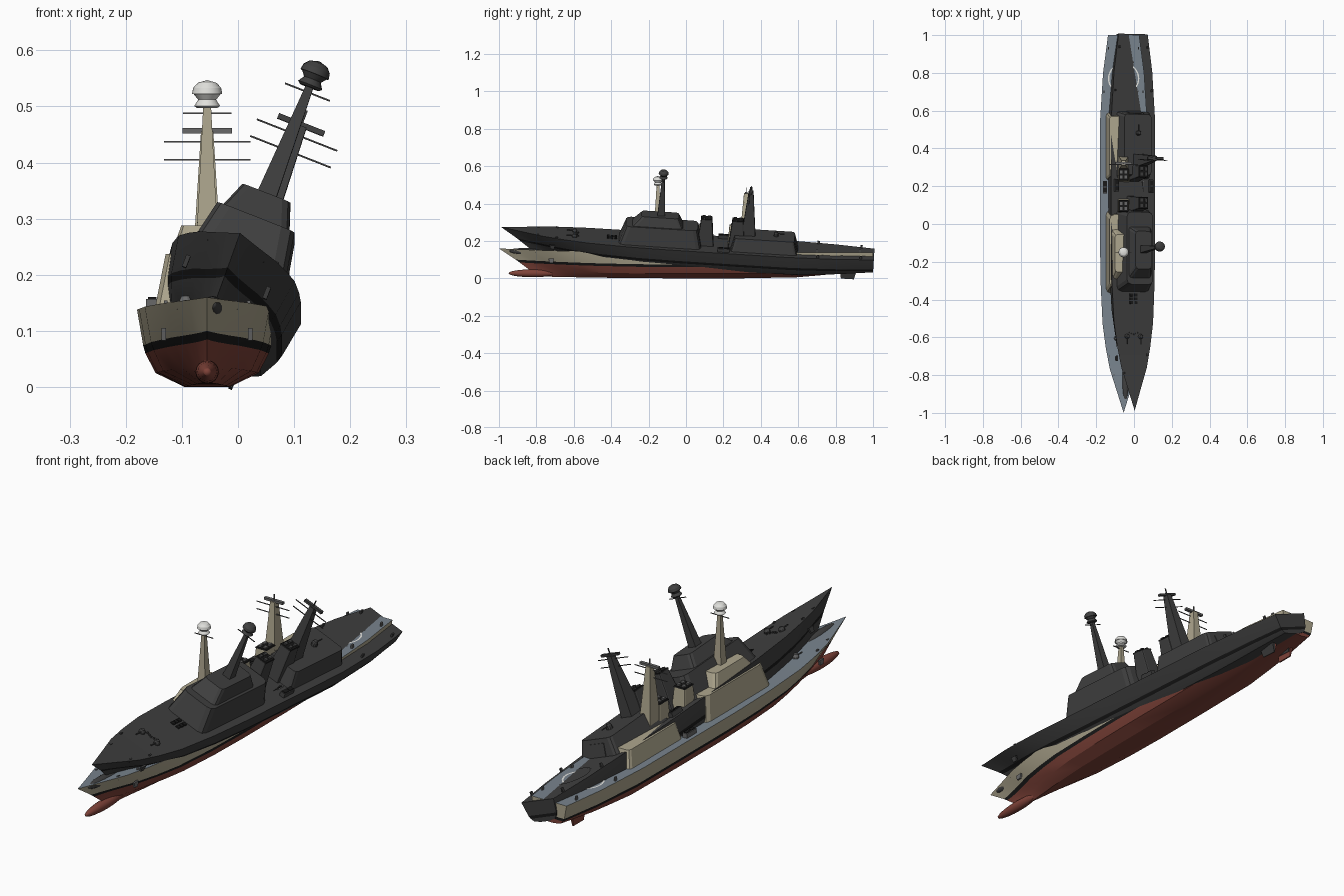
import bpy, bmesh, math
from mathutils import Matrix, Vector

if "Cube" in bpy.data.objects:
    bpy.data.objects.remove(bpy.data.objects["Cube"], do_unlink=True)


def material(name, r, g, b):
    m = bpy.data.materials.new(name)
    m.use_nodes = True
    m.diffuse_color = (r, g, b, 1)
    m.node_tree.nodes["Principled BSDF"].inputs["Base Color"].default_value = (r, g, b, 1)
    return m


TAN = material("warm tan paint", 0.42, 0.38, 0.27)
RED = material("red bottom paint", 0.21, 0.055, 0.04)
BLACK = material("black paint", 0.01, 0.01, 0.01)
SLATE = material("slate deck", 0.19, 0.23, 0.27)
WHITE = material("white paint", 0.75, 0.75, 0.72)
GREY = material("mid grey metal", 0.14, 0.14, 0.14)
DARK = material("dark grey", 0.05, 0.05, 0.05)


def interp(table, u):
    for (a, va), (b, vb) in zip(table, table[1:]):
        if u <= b:
            return va + (vb - va) * (u - a) / (b - a)
    return table[-1][1]


# Hull half width along its length, as a share of the greatest beam
PLAN = [(0, 0), (0.05, 0.25), (0.115, 0.58), (0.17, 0.75), (0.235, 0.89),
        (0.34, 0.97), (0.45, 1), (0.77, 1), (0.9, 0.87), (1, 0.66)]
STATIONS = [0, 0.025, 0.05, 0.085, 0.115, 0.17, 0.235, 0.34, 0.45, 0.6, 0.77, 0.84, 0.9, 1]
# stem y, half width, z amidships, rise at bow, rise at stern
LEVELS = [(-1, 0.125, 0.138, 0.022, 0),
          (-0.91, 0.114, 0.074, 0.026, 0.006),
          (-0.89, 0.110, 0.060, 0.025, 0.008),
          (-0.83, 0.092, 0.025, 0.015, 0.03),
          (-0.78, 0.040, 0, 0.01, 0.05)]


class Ship:
    def __init__(self, prefix, matrix, dark):
        self.prefix, self.matrix, self.dark = prefix, matrix, dark

    def paint(self, mat):
        return DARK if self.dark and mat is not BLACK else mat

    def add(self, name, bm, mats, smooth=False):
        bmesh.ops.recalc_face_normals(bm, faces=bm.faces)
        me = bpy.data.meshes.new(name)
        bm.to_mesh(me)
        bm.free()
        ob = bpy.data.objects.new(self.prefix + "_" + name, me)
        bpy.context.collection.objects.link(ob)
        for m in mats:
            me.materials.append(self.paint(m))
        ob.matrix_world = self.matrix
        if smooth:
            bpy.ops.object.select_all(action='DESELECT')
            ob.select_set(True)
            bpy.context.view_layer.objects.active = ob
            bpy.ops.object.shade_smooth_by_angle(angle=math.radians(25))
        return ob

    # Tapered block: lower and upper (half width, y start, y end)
    def block(self, name, low, high, z0, z1, mat, x=0, chamfer=0):
        bm = bmesh.new()
        rings = []
        for (w, a, b), z in ((low, z0), (high, z1)):
            rings.append([bm.verts.new((x + sx * w, y, z))
                          for sx, y in ((-1, a), (1, a), (1, b), (-1, b))])
        lo, hi = rings
        bm.faces.new(lo)
        bm.faces.new(hi)
        for i in range(4):
            j = (i + 1) % 4
            bm.faces.new((lo[i], lo[j], hi[j], hi[i]))
        if chamfer:
            uprights = [e for e in bm.edges if abs(e.verts[0].co.z - e.verts[1].co.z) > 1e-4]
            bmesh.ops.bevel(bm, geom=uprights, offset=chamfer, segments=2,
                            profile=0.5, affect='EDGES')
        return self.add(name, bm, [mat])

    def box(self, name, x, y, z, sx, sy, sz, mat):
        side = (sx / 2, y - sy / 2, y + sy / 2)
        return self.block(name, side, side, z - sz / 2, z + sz / 2, mat, x)

    # Turned part from a (radius, z) profile
    def turned(self, name, profile, x, y, mat, sides=16):
        bm = bmesh.new()
        vs = [bm.verts.new((x + r, y, z)) for r, z in profile]
        es = [bm.edges.new(p) for p in zip(vs, vs[1:])]
        bmesh.ops.spin(bm, geom=vs + es, cent=(x, y, 0), axis=(0, 0, 1),
                       angle=math.tau, steps=sides)
        bmesh.ops.remove_doubles(bm, verts=bm.verts, dist=1e-5)
        return self.add(name, bm, [mat], True)

    def hull(self):
        bm = bmesh.new()
        rings = []
        for u in STATIONS:
            half = []
            for i, (stem, w, z, bow, stern) in enumerate(LEVELS):
                width = w * interp(PLAN, u) ** (1 + 0.12 * i)
                rise = bow * max(0, 1 - u / 0.45) ** 2 + stern * max(0, (u - 0.7) / 0.3) ** 1.5
                half.append(Vector((width, stem + (1 - stem) * u, z + rise)))
            mirror = [Vector((-p.x, p.y, p.z)) for p in reversed(half)]
            rings.append([bm.verts.new(p) for p in half + mirror])
        colour = [0, 1, 2, 2, 2, 2, 2, 1, 0, 3]
        for a, b in zip(rings, rings[1:]):
            for i in range(10):
                j = (i + 1) % 10
                bm.faces.new((a[i], a[j], b[j], b[i])).material_index = colour[i]
        end = rings[-1]
        for k in range(4):
            bm.faces.new((end[k], end[k + 1], end[8 - k], end[9 - k])).material_index = colour[k]
        bmesh.ops.remove_doubles(bm, verts=bm.verts, dist=1e-5)
        self.add("hull", bm, [TAN, BLACK, RED, SLATE], True)
        # Bow bulb
        bm = bmesh.new()
        shape = Matrix.Translation((0, -0.82, 0.027)) @ Matrix.Diagonal((0.021, 0.13, 0.021, 1))
        bmesh.ops.create_uvsphere(bm, u_segments=16, v_segments=10, radius=1,
                                  matrix=shape @ Matrix.Rotation(math.pi / 2, 4, 'X'))
        self.add("bow_bulb", bm, [RED], True)

    def build(self):
        self.hull()
        # Forward superstructure
        self.block("forward_deckhouse", (0.095, -0.37, 0.075), (0.074, -0.335, 0.05),
                   0.13, 0.237, TAN, chamfer=0.025)
        self.block("bridge", (0.064, -0.3, -0.03), (0.046, -0.255, -0.055),
                   0.237, 0.288, TAN, chamfer=0.015)
        # Forward mast with radar dome
        self.block("forward_mast", (0.018, -0.17, -0.13), (0.007, -0.157, -0.143),
                   0.285, 0.5, TAN)
        self.turned("radar_dome", [(0, 0.497), (0.018, 0.497), (0.023, 0.501), (0.016, 0.512),
                                   (0.024, 0.522), (0.027, 0.522), (0.025, 0.533),
                                   (0.017, 0.542), (0, 0.547)], 0, -0.15, WHITE)
        self.box("forward_yard", 0, -0.15, 0.488, 0.086, 0.003, 0.003, GREY)
        # Hangar with door and roof turret
        self.block("hangar", (0.095, 0.23, 0.59), (0.076, 0.25, 0.57), 0.13, 0.208, TAN,
                   chamfer=0.015)
        self.block("hangar_door", (0.04, 0.58, 0.591), (0.04, 0.56, 0.577), 0.14, 0.19, GREY)
        self.turned("roof_turret", [(0.013, 0.205), (0.013, 0.22), (0.009, 0.23), (0, 0.234)],
                    0, 0.47, GREY, 10)
        self.box("turret_barrel", 0, 0.495, 0.222, 0.004, 0.04, 0.004, GREY)
        # Aft mast
        self.block("aft_mast", (0.027, 0.285, 0.36), (0.011, 0.31, 0.335), 0.2, 0.455, TAN)
        self.box("aft_radar_plate", 0, 0.322, 0.457, 0.088, 0.014, 0.01, GREY)
        self.box("aft_mast_pole", 0, 0.322, 0.472, 0.004, 0.004, 0.025, GREY)
        for z in (0.405, 0.437):
            self.box("aft_yard", 0, 0.315, z, 0.154, 0.003, 0.003, GREY)
        # Funnels with paired vents
        for y in (0.095, 0.262):
            self.block("funnel", (0.036, y - 0.045, y + 0.045), (0.026, y - 0.03, y + 0.03),
                       0.13, 0.283, TAN, chamfer=0.006)
            self.block("funnel_cap", (0.027, y - 0.031, y + 0.031), (0.025, y - 0.029, y + 0.029),
                       0.283, 0.288, BLACK)
            for dy in (-0.014, 0.014):
                for x in (-0.012, 0.012):
                    self.box("funnel_vent", x, y + dy, 0.291, 0.013, 0.016, 0.006, GREY)
        # Mirrored deck and hull fittings
        for s in (-1, 1):
            self.box("deck_launcher", s * 0.098, 0.195, 0.147, 0.022, 0.066, 0.02, GREY)
            for dy in (-0.016, 0.016):
                self.box("launcher_hatch", s * 0.098, 0.195 + dy, 0.158, 0.015, 0.026, 0.004, BLACK)
            self.turned("deck_winch", [(0.013, 0.136), (0.013, 0.152), (0.008, 0.162), (0, 0.164)],
                        s * 0.038, -0.605, GREY, 10)
            self.box("winch_arm", s * 0.038, -0.63, 0.153, 0.004, 0.035, 0.004, GREY)
            self.block("anchor", (0.004, -0.73, -0.71), (0.004, -0.735, -0.705),
                       0.083, 0.105, GREY, s * 0.077)
            self.block("rudder", (0.003, 0.83, 0.9), (0.006, 0.825, 0.91),
                       0.005, 0.05, RED, s * 0.042)
            for y in (-0.8, -0.7, 0.7, 0.93):
                x = s * (0.125 * interp(PLAN, (y + 1) / 2) - 0.012)
                self.box("bollard", x, y, 0.146, 0.006, 0.012, 0.016, GREY)
            for y in (-0.385, -0.405, -0.425):
                self.box("deck_hatch", s * 0.013, y, 0.142, 0.016, 0.014, 0.009, BLACK)
        for i in range(-2, 3):
            self.box("breakwater_post", i * 0.012, -0.585 - 0.004 * (2 - abs(i)), 0.145,
                     0.006, 0.006, 0.012, GREY)
        # Landing circle on the aft deck
        bm = bmesh.new()
        loops = [[bm.verts.new((r * math.cos(a), 0.77 + r * math.sin(a), 0.1395))
                  for a in (math.tau * i / 32 for i in range(32))] for r in (0.076, 0.083)]
        for i in range(32):
            j = (i + 1) % 32
            bm.faces.new((loops[0][i], loops[1][i], loops[1][j], loops[0][j]))
        self.add("landing_circle", bm, [WHITE])


# Upright painted ship, and a dark twin rolled and pitched above it
Ship("painted", Matrix.Translation((-0.055, 0, 0)), False).build()
tilt = Matrix.Rotation(math.radians(-3.6), 4, 'X') @ Matrix.Rotation(math.radians(21.5), 4, 'Y')
Ship("dark", Matrix.Translation((-0.055, 0, 0.063)) @ tilt, True).build()
